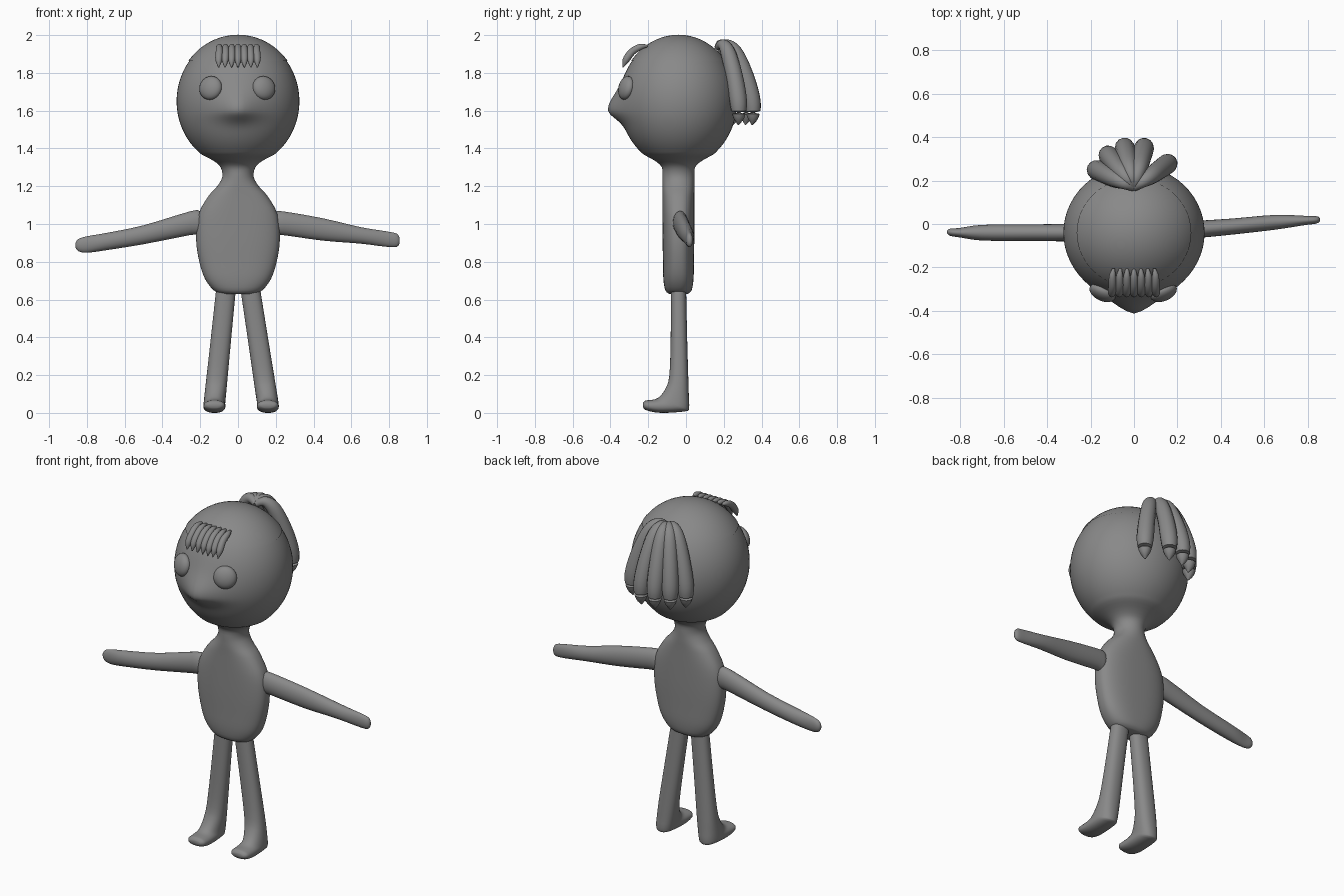
import bpy, bmesh, math
from mathutils import Vector, Matrix

if "Cube" in bpy.data.objects:
    bpy.data.objects.remove(bpy.data.objects["Cube"])

grey = bpy.data.materials.new("plain grey")
grey.use_nodes = True
grey.diffuse_color = (0.25, 0.25, 0.25, 1)
grey.node_tree.nodes["Principled BSDF"].inputs["Base Color"].default_value = grey.diffuse_color


def finish(name, bm):
    bmesh.ops.recalc_face_normals(bm, faces=bm.faces)
    mesh = bpy.data.meshes.new(name)
    bm.to_mesh(mesh)
    bm.free()
    obj = bpy.data.objects.new(name, mesh)
    bpy.context.collection.objects.link(obj)
    mesh.materials.append(grey)
    bpy.ops.object.select_all(action='DESELECT')
    obj.select_set(True)
    bpy.context.view_layer.objects.active = obj
    bpy.ops.object.shade_smooth_by_angle(angle=math.radians(50))
    return obj


def smooth_rings(rings, steps):
    """Catmull-Rom interpolation between the given rings."""
    v = [Vector(r) for r in rings]
    v = [v[0]] + v + [v[-1]]
    out = []
    for a, b, c, d in zip(v, v[1:], v[2:], v[3:]):
        for i in range(steps):
            t = i / steps
            out.append(0.5 * (2*b + (c-a)*t + (2*a-5*b+4*c-d)*t*t + (3*b-a-3*c+d)*t**3))
    return out + [v[-1]]


def loft(rings, axis, sides):
    """Skin rings of (edge point, opposite edge point, half width along axis, roundness)."""
    bm = bmesh.new()
    loops = []
    for r in rings:
        a, b = Vector(r[0:3]), Vector(r[3:6])
        loop = []
        for i in range(sides):
            t = math.tau * i / sides
            c, s = math.cos(t), math.sin(t)
            c, s = (math.copysign(abs(k) ** (2 / r[7]), k) for k in (c, s))
            loop.append(bm.verts.new((a+b)/2 + (a-b)/2*c + Vector(axis)*r[6]*s))
        loops.append(loop)
    for p, q in zip(loops, loops[1:]):
        for i in range(sides):
            j = (i + 1) % sides
            bm.faces.new((p[i], p[j], q[j], q[i]))
    bm.faces.new(loops[0])
    bm.faces.new(loops[-1])
    return bm


# Torso, neck and head in one skin: (height, half width, half depth, roundness)
MID = -0.04
torso = [(0.63, 0.09, 0.05, 2.2), (0.65, 0.13, 0.07, 2.4), (0.71, 0.175, 0.08, 2.6),
         (0.8, 0.205, 0.082, 2.6), (0.92, 0.222, 0.084, 2.6), (1.05, 0.21, 0.084, 2.6),
         (1.15, 0.155, 0.084, 2.4), (1.2, 0.11, 0.085, 2.2), (1.25, 0.083, 0.085, 2),
         (1.3, 0.092, 0.088, 2), (1.335, 0.13, 0.125, 2)]
for i in range(25):
    ang = math.radians(143 * (1 - i / 24) + 1)
    torso.append((1.65 + 0.35*math.cos(ang), 0.325*math.sin(ang), 0.31*math.sin(ang), 2))
body = loft(smooth_rings([(0, MID-d, z, 0, MID+d, z, w, n) for z, w, d, n in torso], 3), (1, 0, 0), 56)
for v in body.verts:
    x, y, z = v.co
    if z > 1.3 and y < MID:          # snout with a tight fold beneath
        fall = 0.1 if z > 1.6 else 0.055
        v.co.y -= 0.065 * math.exp(-(abs(x) / 0.11)**1.6 - ((z - 1.6) / fall)**2)
finish("body_and_head", body)

# Hair cap, a thin clipped shell over the crown
cap = bmesh.new()
bmesh.ops.create_uvsphere(cap, u_segments=48, v_segments=32, radius=1)
bmesh.ops.transform(cap, verts=cap.verts,
                    matrix=Matrix.Translation((0, MID, 1.65)) @ Matrix.Diagonal((0.331, 0.315, 0.352, 1)))
bmesh.ops.bisect_plane(cap, geom=cap.verts[:] + cap.edges[:] + cap.faces[:],
                       plane_co=(0, 0, 1.862), plane_no=(0, 0, 1), clear_inner=True)
finish("hair_cap", cap)

# Eyes, flattened balls facing outward
for name, x in (("right_eye", -0.145), ("left_eye", 0.137)):
    eye = bmesh.new()
    bmesh.ops.create_uvsphere(eye, u_segments=24, v_segments=16, radius=1)
    out = Vector((x * 0.9, -0.28, 0.07)).to_track_quat('Z', 'Y').to_matrix().to_4x4()
    bmesh.ops.transform(eye, verts=eye.verts, matrix=Matrix.Translation((x, -0.316, 1.72)) @ out
                        @ Matrix.Diagonal((0.064, 0.064, 0.036, 1)))
    finish(name, eye)

# Arms: (distance out, top, bottom, centre y, half depth)
arms = {
    "right_arm": (-1, [(0.18, 1.03, 0.98, MID, 0.02), (0.2, 1.065, 0.945, MID, 0.036),
                       (0.25, 1.068, 0.942, MID, 0.04), (0.5, 0.993, 0.893, MID, 0.038),
                       (0.7, 0.952, 0.861, MID, 0.036), (0.8, 0.935, 0.848, MID, 0.022),
                       (0.845, 0.92, 0.856, -0.038, 0.017), (0.86, 0.9, 0.876, -0.037, 0.007)]),
    "left_arm": (1, [(0.18, 1.03, 0.98, -0.03, 0.02), (0.2, 1.065, 0.945, -0.03, 0.036),
                     (0.25, 1.065, 0.94, -0.028, 0.04), (0.45, 1.03, 0.912, -0.012, 0.037),
                     (0.65, 0.983, 0.896, 0.008, 0.034), (0.78, 0.962, 0.88, 0.016, 0.022),
                     (0.84, 0.949, 0.879, 0.019, 0.017), (0.856, 0.925, 0.9, 0.02, 0.007)]),
}
for name, (side, rows) in arms.items():
    rings = [(side*x, y, top, side*x, y, low, h, 2) for x, top, low, y, h in rows]
    finish(name, loft(smooth_rings(rings, 3), (0, 1, 0), 24))

# Legs bending into feet: (front y, front z, back y, back z, half width)
leg = [(-0.08, 0.68, 0.0, 0.68, 0.052), (-0.081, 0.4, 0.006, 0.4, 0.054),
       (-0.088, 0.2, 0.012, 0.19, 0.056), (-0.108, 0.13, 0.015, 0.09, 0.057),
       (-0.138, 0.088, 0.016, 0.025, 0.057), (-0.165, 0.072, -0.005, 0.008, 0.058),
       (-0.195, 0.068, -0.13, 0.0, 0.058), (-0.217, 0.064, -0.205, 0.012, 0.054),
       (-0.229, 0.05, -0.226, 0.026, 0.035)]
for name, top_x, foot_x in (("right_leg", -0.064, -0.125), ("left_leg", 0.066, 0.158)):
    rings = []
    for fy, fz, by, bz, w in leg:
        x = foot_x + (top_x - foot_x) * max(0, (fz + bz) / 2 - 0.05) / 0.6
        rings.append((x, fy, fz, x, by, bz, w, 2.3))
    finish(name, loft(smooth_rings(rings, 3), (1, 0, 0), 28))


def strand(name, points):
    """Tapered lock of hair through (x, y, z, radius) points."""
    rings = smooth_rings(points, 5)
    bm = bmesh.new()
    sides, loops = 14, []
    for i, r in enumerate(rings):
        ahead, behind = rings[min(i+1, len(rings)-1)], rings[max(i-1, 0)]
        turn = Vector((ahead - behind)[:3]).to_track_quat('Z', 'X')
        loops.append([bm.verts.new(Vector(r[:3]) + turn @ Vector((math.cos(t), math.sin(t), 0)) * r[3])
                      for t in (math.tau * k / sides for k in range(sides))])
    for p, q in zip(loops, loops[1:]):
        for k in range(sides):
            j = (k + 1) % sides
            bm.faces.new((p[k], p[j], q[j], q[k]))
    bm.faces.new(loops[0])
    bm.faces.new(loops[-1])
    finish(name, bm)


# Fringe of seven short locks
for i in range(7):
    x = (i - 3) * 0.033
    strand(f"fringe_lock_{i+1}", [(x*0.95, -0.205, 1.942, 0.006), (x, -0.24, 1.938, 0.016),
                                  (x, -0.285, 1.912, 0.019), (x*1.03, -0.318, 1.868, 0.018),
                                  (x*1.03, -0.334, 1.828, 0.002)])

# Ponytail of five long locks fanning out from the back of the crown
for i, deg in enumerate((-64, -38, -13, 14, 54)):
    a = math.radians(deg)
    tail = [(0.0, 1.935, 0.015), (0.05, 1.95, 0.028), (0.1, 1.905, 0.04),
            (0.155, 1.78, 0.045), (0.19, 1.65, 0.046), (0.195, 1.57, 0.032), (0.19, 1.525, 0.003)]
    strand(f"ponytail_lock_{i+1}", [(r*math.sin(a), 0.165 + r*math.cos(a), z, w) for r, z, w in tail])
